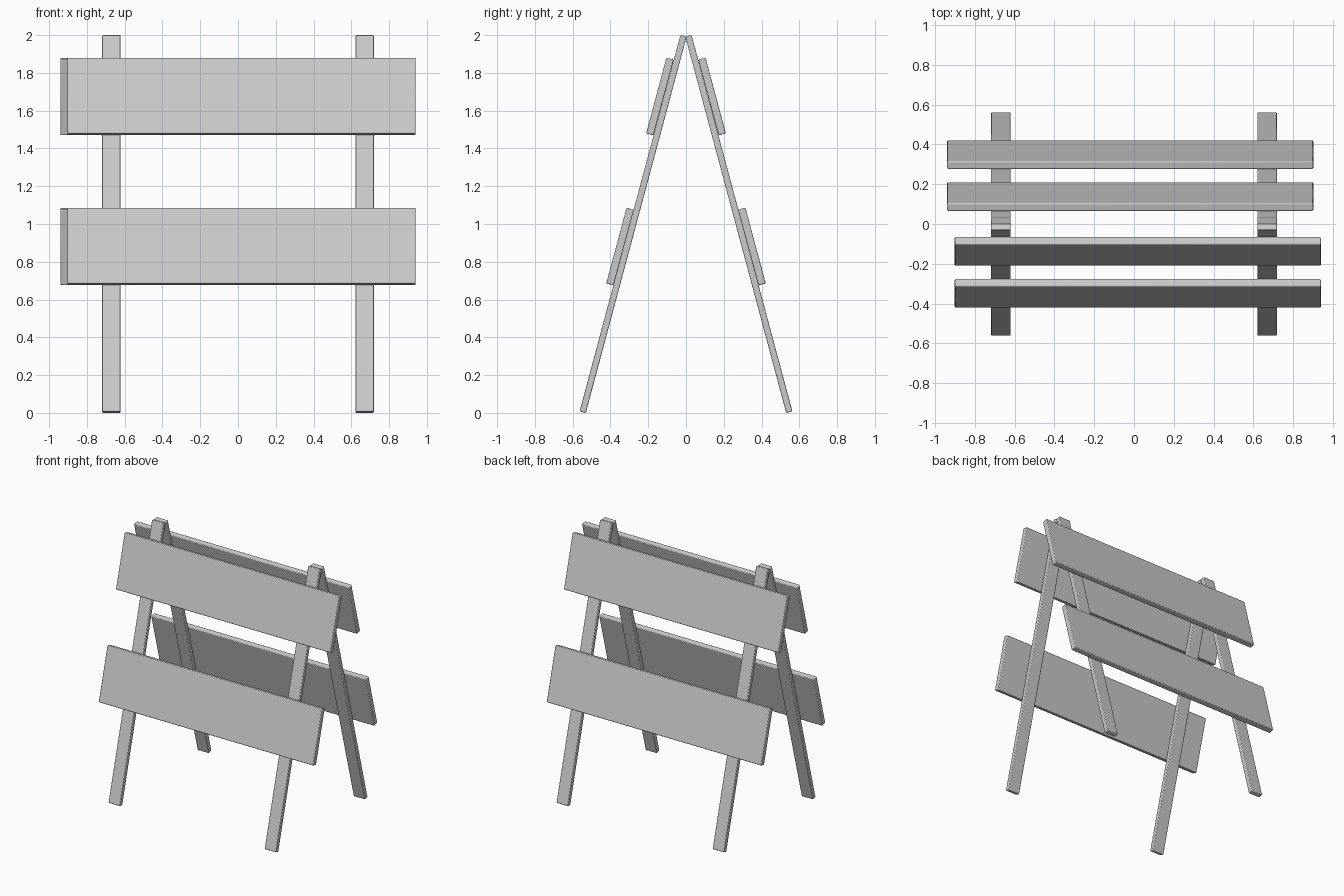
import bpy
from math import radians, pi
from mathutils import Matrix

if "Cube" in bpy.data.objects:
    bpy.data.objects.remove(bpy.data.objects["Cube"])

TILT = radians(15)


def board(name, size, centre, side):
    """Softly bevelled board leaning inward; side 0 = front, 1 = back."""
    bpy.ops.mesh.primitive_cube_add(size=1)
    ob = bpy.context.object
    ob.name = name
    ob.data.transform(Matrix.Diagonal((*size, 1)))
    ob.matrix_world = (Matrix.Rotation(side * pi, 4, 'Z')
                       @ Matrix.Translation(centre)
                       @ Matrix.Rotation(-TILT, 4, 'X'))
    bevel = ob.modifiers.new("soft_edges", 'BEVEL')
    bevel.width = 0.005
    bevel.segments = 2
    bpy.ops.object.shade_smooth_by_angle(angle=radians(40))
    return ob


for side, label in enumerate(("front", "back")):
    # Legs, meeting at the top
    for x, hand in ((-0.67, "left"), (0.67, "right")):
        board(f"{label}_leg_{hand}", (0.098, 0.034, 2.063),
              (x, -0.28, 1.0), side)
    # Planks, resting on the outer faces of the legs
    for y, z, level in ((-0.138, 1.675, "upper"), (-0.349, 0.881, "lower")):
        board(f"{label}_plank_{level}", (1.842, 0.04, 0.415),
              (0.019, y, z), side)
